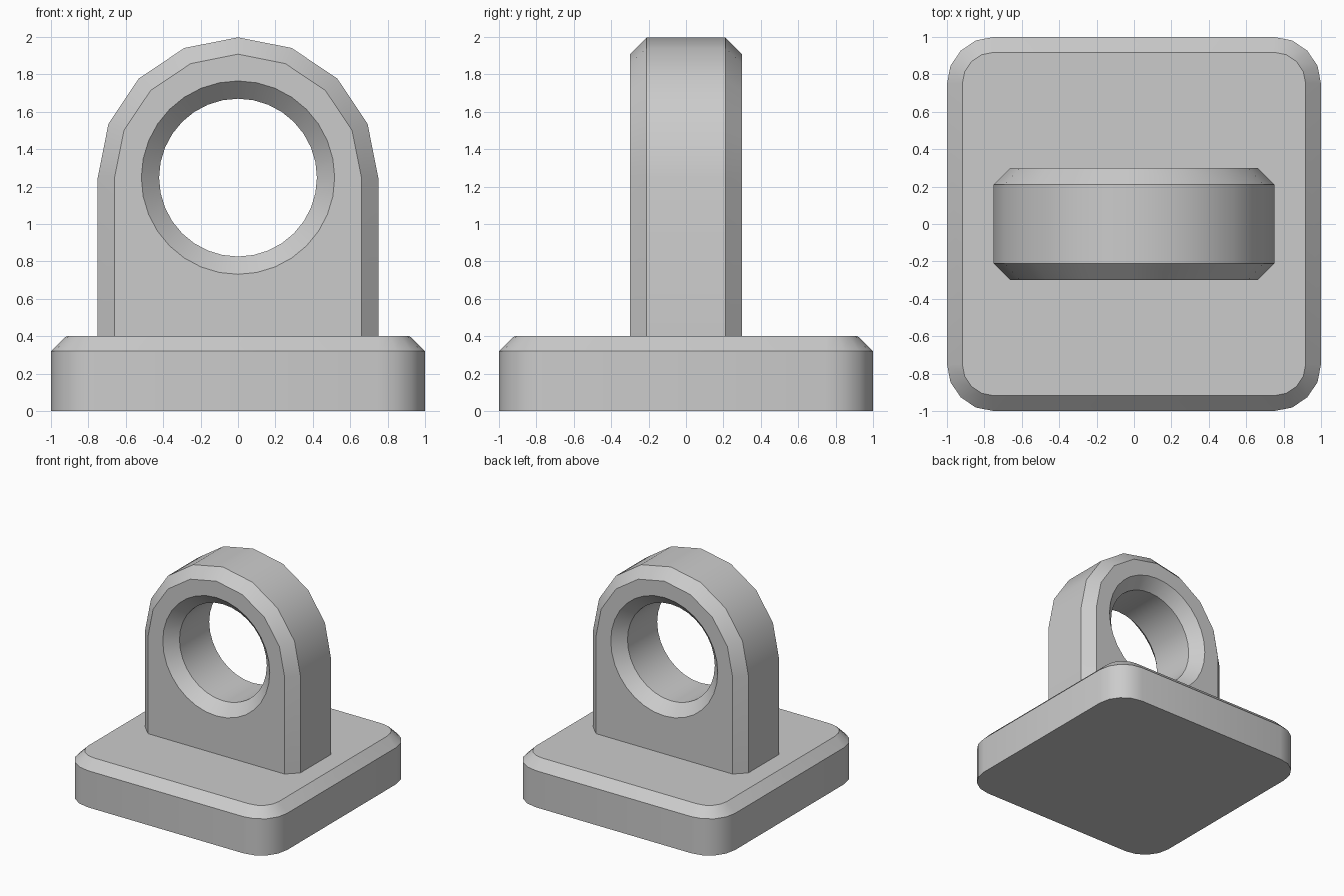
import bpy, bmesh
from math import sin, cos, pi, radians

if "Cube" in bpy.data.objects:
    bpy.data.objects.remove(bpy.data.objects["Cube"])


def loft(name, rings):
    """Skin a stack of equal-length point rings and cap both ends."""
    bm = bmesh.new()
    loops = [[bm.verts.new(p) for p in ring] for ring in rings]
    n = len(loops[0])
    for a, b in zip(loops, loops[1:]):
        for i in range(n):
            j = (i + 1) % n
            bm.faces.new((a[i], a[j], b[j], b[i]))
    bm.faces.new(loops[0])
    bm.faces.new(loops[-1])
    bmesh.ops.recalc_face_normals(bm, faces=bm.faces)
    mesh = bpy.data.meshes.new(name)
    bm.to_mesh(mesh)
    bm.free()
    obj = bpy.data.objects.new(name, mesh)
    bpy.context.collection.objects.link(obj)
    return obj


def activate(obj):
    bpy.ops.object.select_all(action='DESELECT')
    obj.select_set(True)
    bpy.context.view_layer.objects.active = obj


def rounded_square(radius, z, centre=0.75, steps=4):
    pts = []
    for k, (sx, sy) in enumerate(((1, 1), (-1, 1), (-1, -1), (1, -1))):
        for i in range(steps + 1):
            a = pi / 2 * (k + i / steps)
            pts.append((sx * centre + radius * cos(a), sy * centre + radius * sin(a), z))
    return pts


AXIS_Z = 1.248  # height of the eye centre


def arch(radius, y, steps=8):
    top = [(radius * cos(pi * i / steps), y, AXIS_Z + radius * sin(pi * i / steps))
           for i in range(steps + 1)]
    return [(radius, y, 0.3)] + top + [(-radius, y, 0.3)]


def circle(radius, y, sides=32):
    return [(radius * cos(2 * pi * i / sides), y, AXIS_Z + radius * sin(2 * pi * i / sides))
            for i in range(sides)]


# Base plate with a chamfered top rim
base = loft("base_plate", [rounded_square(0.25, 0), rounded_square(0.25, 0.32),
                           rounded_square(0.168, 0.4)])

# Upright arched lug, chamfered front and back, its foot sunk into the plate
lug = loft("arched_lug", [arch(r, y) for r, y in
                          ((0.66, -0.3), (0.75, -0.21), (0.75, 0.21), (0.66, 0.3))])

# Countersunk eye cut through the lug
cutter = loft("eye_cutter", [circle(r, y) for r, y in
                             ((0.617, -0.4), (0.422, -0.205), (0.422, 0.205), (0.617, 0.4))])
cutter.hide_render = True
cut = lug.modifiers.new("eye", 'BOOLEAN')
cut.operation = 'DIFFERENCE'
cut.solver = 'EXACT'
cut.object = cutter
activate(lug)
bpy.ops.object.modifier_apply(modifier=cut.name)
bpy.data.objects.remove(cutter)

# Smooth curved walls, crisp chamfer edges
for obj in (base, lug):
    activate(obj)
    bpy.ops.object.shade_smooth_by_angle(angle=radians(30))
